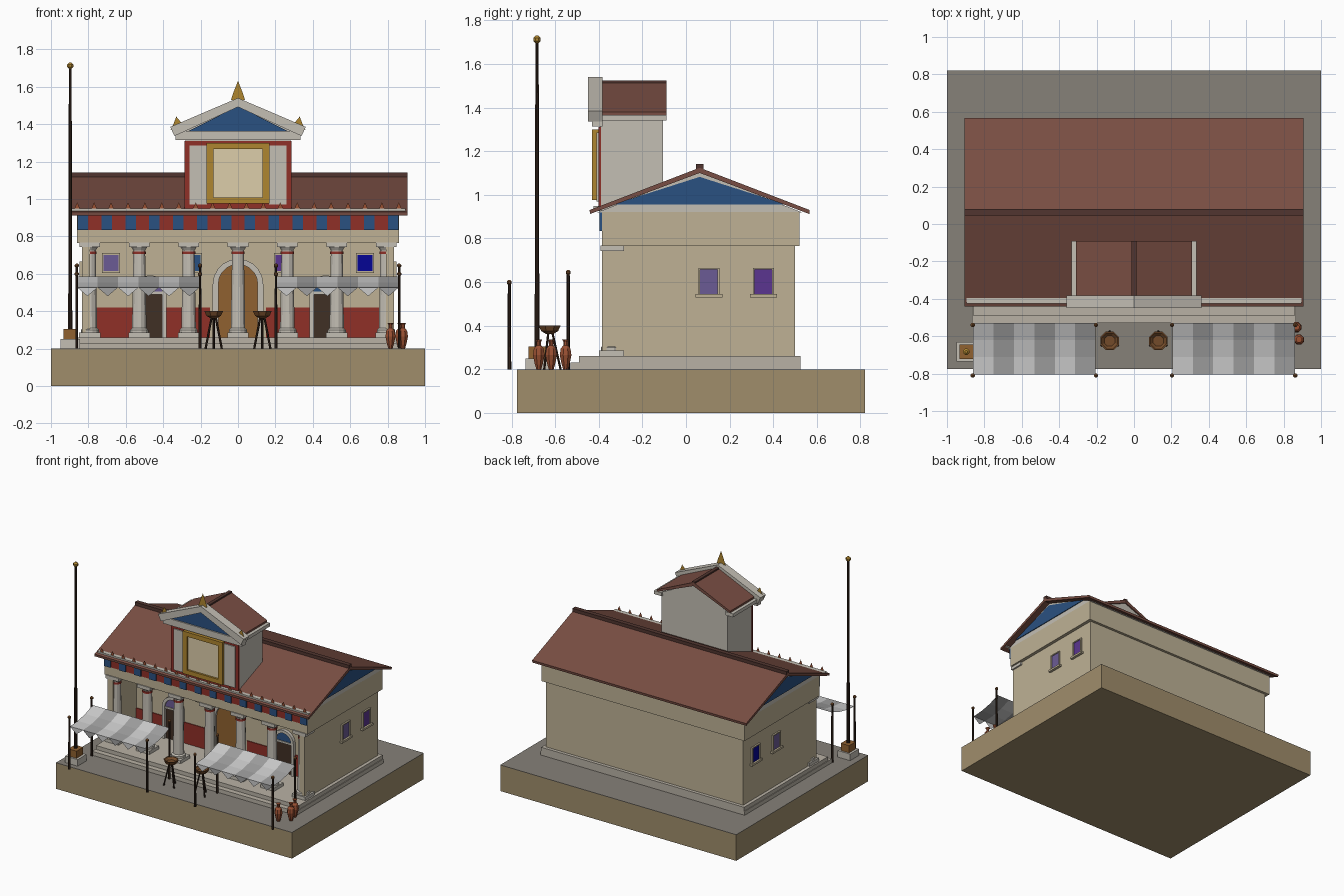
import bpy, bmesh
from math import pi, cos, sin

if "Cube" in bpy.data.objects:
    bpy.data.objects.remove(bpy.data.objects["Cube"])

COL = dict(earth=(.62, .55, .42), paving=(.52, .50, .47), wall=(.74, .69, .58), stone=(.72, .69, .64),
           trim=(.76, .74, .70), red=(.56, .20, .17), blue=(.18, .32, .50), tile=(.47, .31, .27),
           ridge=(.32, .22, .20), gold=(.68, .52, .20), panel=(.86, .80, .66), door=(.56, .38, .20),
           dark=(.26, .20, .16), wood=(.20, .15, .12), bronze=(.45, .30, .18), clay=(.60, .32, .21),
           violet=(.42, .36, .58), purple=(.36, .22, .56), glass=(.05, .05, .58),
           cloth_a=(.82, .82, .82), cloth_b=(.62, .62, .62))
mats = {}


def mat(key):
    if key not in mats:
        mats[key] = bpy.data.materials.new(key)
        mats[key].diffuse_color = [c ** 2.2 for c in COL[key]] + [1]
    return mats[key]


def finish(bm, name, key, recalc=True):
    if recalc:
        bmesh.ops.recalc_face_normals(bm, faces=bm.faces)
    me = bpy.data.meshes.new(name)
    bm.to_mesh(me)
    bm.free()
    me.materials.append(mat(key))
    ob = bpy.data.objects.new(name, me)
    bpy.context.collection.objects.link(ob)
    return ob


def prism(name, pts, axis, a, b, key):
    """Extrude a 2D profile along x (pts are y,z), y (x,z) or z (x,y); a == b gives a flat sheet."""
    put = {'x': lambda p, t: (t, p[0], p[1]), 'y': lambda p, t: (p[0], t, p[1]),
           'z': lambda p, t: (p[0], p[1], t)}[axis]
    bm = bmesh.new()
    lo = [bm.verts.new(put(p, a)) for p in pts]
    bm.faces.new(lo)
    if a != b:
        hi = [bm.verts.new(put(p, b)) for p in pts]
        bm.faces.new(hi[::-1])
        for i in range(len(pts)):
            j = (i + 1) % len(pts)
            bm.faces.new((lo[j], lo[i], hi[i], hi[j]))
    return finish(bm, name, key, a != b)


def box(name, x0, x1, y0, y1, z0, z1, key):
    return prism(name, [(x0, y0), (x1, y0), (x1, y1), (x0, y1)], 'z', z0, z1, key)


def lathe(name, prof, x, y, key, n=8):
    bm = bmesh.new()
    rings = [[bm.verts.new((x + r * cos(2 * pi * (i + .5) / n), y + r * sin(2 * pi * (i + .5) / n), z))
              for i in range(n)] for r, z in prof]
    for a, b in zip(rings, rings[1:]):
        for i in range(n):
            j = (i + 1) % n
            bm.faces.new((a[i], a[j], b[j], b[i]))
    bm.faces.new(rings[0][::-1])
    bm.faces.new(rings[-1])
    return finish(bm, name, key)


def rod(name, p, q, r, key):
    bm = bmesh.new()
    ends = [[bm.verts.new((c[0] + r * cos(k * pi / 3), c[1] + r * sin(k * pi / 3), c[2])) for k in range(6)]
            for c in (p, q)]
    for k in range(6):
        j = (k + 1) % 6
        bm.faces.new((ends[0][k], ends[0][j], ends[1][j], ends[1][k]))
    bm.faces.new(ends[0][::-1])
    bm.faces.new(ends[1])
    return finish(bm, name, key)


def ball(name, x, y, z, r, key):
    lathe(name, [(r * .35, z - r), (r, z - r * .4), (r, z + r * .4), (r * .35, z + r)], x, y, key)


def arc(x, r, z, n=10):
    return [(x + r * cos(pi * i / n), z + r * sin(pi * i / n)) for i in range(n + 1)]


def arched_door(name, x, r, spring, w, key, lunette=None):
    y = WALL_Y
    prism(name, [(x - r, .26), (x + r, .26)] + arc(x, r, spring), 'y', y - .008, y + .01, key)
    prism(name + "_frame", [(x + r, .26), (x + r + w, .26)] + arc(x, r + w, spring)
          + [(x - r - w, .26), (x - r, .26)] + arc(x, r, spring)[::-1], 'y', y - .025, y + .01, 'trim')
    if lunette:
        prism(name + "_lunette", arc(x, r, spring), 'y', y - .014, y, lunette)
        box(name + "_transom", x - r, x + r, y - .02, y, spring - .015, spring, 'trim')


WALL_Y = -.10

# Ground block and steps
box("ground_block", -1, 1, -.775, .82, 0, .197, 'earth')
box("paving", -1, 1, -.775, .82, .197, .2, 'paving')
box("lower_step", -.865, .865, -.53, .525, .2, .23, 'stone')
box("upper_step", -.86, .86, -.49, .525, .23, .26, 'stone')

# Main hall with side walls running forward around the porch
box("hall", -.835, .835, WALL_Y, .5, .26, .77, 'wall')
for s in (-1, 1):
    box("porch_side_wall", *sorted((s * .79, s * .835)), -.385, WALL_Y, .26, .77, 'wall')
    for a, b in ((.15, .385), (.555, .79)):
        box("red_dado", *sorted((s * a, s * b)), WALL_Y - .006, WALL_Y, .26, .42, 'red')

# Doors and windows
arched_door("main_door", 0, .105, .545, .03, 'door')
arched_door("left_door", -.47, .065, .505, .022, 'dark', 'violet')
arched_door("right_door", .47, .065, .505, .022, 'dark', 'blue')
for x, key in ((-.68, 'violet'), (-.24, 'blue'), (.24, 'purple'), (.68, 'glass')):
    box("front_window_frame", x - .048, x + .048, WALL_Y - .012, WALL_Y, .605, .71, 'wall')
    box("front_window", x - .04, x + .04, WALL_Y - .015, WALL_Y, .615, .70, key)
for s in (-1, 1):
    for y, key in ((.105, 'violet'), (.355, 'purple' if s > 0 else 'glass')):
        for a, b, c, d, e in ((-.048, -.04, .545, .665, .012), (.04, .048, .545, .665, .012),
                              (-.048, .048, .657, .665, .012), (-.062, .062, .53, .545, .02)):
            box("side_window_trim", *sorted((s * .83, s * (.835 + e))), y + a, y + b, c, d, 'wall')
        box("side_window", *sorted((s * .83, s * .84)), y - .04, y + .04, .545, .657, key)

# Colonnade
for i in range(7):
    x, y = (i - 3) * .264, -.342
    box("column_plinth", x - .057, x + .057, y - .057, y + .057, .26, .285, 'trim')
    lathe("column_shaft", [(.05, .285), (.05, .3), (.04, .31), (.033, .71), (.033, .725), (.046, .745)],
          x, y, 'trim', 12)
    lathe("column_band", [(.037, .705), (.037, .72)], x, y, 'red', 12)
    box("column_cap", x - .055, x + .055, y - .05, y + .057, .742, .768, 'trim')

# Entablature with a painted frieze
box("entablature", -.86, .86, -.385, .52, .765, .92, 'wall')
box("red_frieze", -.858, .858, -.39, -.38, .835, .918, 'red')
for i in range(14):
    x = (i - 6.5) * .1277
    box("blue_frieze_block", x - .028, x + .028, -.397, -.385, .835, .918, 'blue')

# Main gabled roof
prism("gable_wall", [(-.41, .918), (.535, .918), (.0625, 1.105)], 'x', -.86, .86, 'trim')
for s in (-1, 1):
    prism("gable_panel", [(-.335, .955), (.46, .955), (.0625, 1.082)], 'x', s * .85, s * .866, 'blue')
prism("main_roof", [(-.44, .912), (.0625, 1.1), (.565, .912), (.567, .93), (.0625, 1.124), (-.442, .93)],
      'x', -.907, .907, 'tile')
box("roof_ridge", -.907, .907, .046, .08, 1.1, 1.142, 'ridge')
box("eave_gutter", -.895, .895, -.425, -.388, .925, .948, 'trim')
for i in range(20):
    x = (i - 9.5) * .0905
    prism("eave_ornament", [(x - .018, .935), (x + .018, .935), (x + .012, .955), (x, .982), (x - .012, .955)],
          'y', -.42, -.42, 'clay')

# Attic block above the entrance
box("attic", -.28, .28, -.395, -.105, .92, 1.35, 'trim')
box("attic_red_front", -.285, .285, -.402, -.39, .945, 1.31, 'red')
for s in (-1, 1):
    box("attic_pilaster", *sorted((s * .165, s * .26)), -.41, -.4, .97, 1.285, 'trim')
    box("picture_frame_side", *sorted((s * .132, s * .168)), -.43, -.4, .975, 1.3, 'gold')
    box("attic_eave", *sorted((s * .27, s * .335)), -.385, -.09, 1.34, 1.366, 'trim')
    prism("raking_cornice", [(0, 1.54), (s * .362, 1.385), (s * .34, 1.336), (0, 1.492)], 'y', -.45, -.383, 'trim')
    prism("attic_roof", [(0, 1.518), (s * .31, 1.38), (s * .31, 1.364), (0, 1.49)], 'y', -.385, -.09, 'tile')
    prism("corner_ornament", [(s * .288, 1.38), (s * .362, 1.37), (s * .345, 1.4), (s * .33, 1.44), (s * .305, 1.41)],
          'y', -.425, -.425, 'gold')
for z in (.975, 1.266):
    box("picture_frame_rail", -.168, .168, -.43, -.4, z, z + .034, 'gold')
box("picture_panel", -.135, .135, -.415, -.4, 1.0, 1.27, 'panel')
box("pediment_base", -.335, .335, -.43, -.383, 1.314, 1.364, 'trim')
prism("pediment_back", [(-.31, 1.35), (.31, 1.35), (0, 1.5)], 'y', -.4, -.1, 'trim')
prism("pediment_panel", [(-.27, 1.36), (.27, 1.36), (0, 1.495)], 'y', -.42, -.395, 'blue')
box("attic_ridge", -.013, .013, -.44, -.09, 1.495, 1.523, 'ridge')
prism("top_ornament", [(-.037, 1.53), (.037, 1.53), (.024, 1.57), (0, 1.632), (-.024, 1.57)],
      'y', -.425, -.425, 'gold')

# Striped awnings on poles
slope = [(-.53, .585), (-.62, .552), (-.71, .533), (-.805, .527)]
for s in (-1, 1):
    x0, w = (-.86 if s < 0 else .205), .655 / 6
    for i in range(6):
        bm = bmesh.new()
        a, b = x0 + i * w, x0 + (i + 1) * w
        rows = [(bm.verts.new((a, y, z)), bm.verts.new((b, y, z))) for y, z in slope]
        for p, q in zip(rows, rows[1:]):
            bm.faces.new((p[0], q[0], q[1], p[1]))
        tip = bm.verts.new(((a + b) / 2, -.805, .48))
        bm.faces.new((rows[-1][0], tip, rows[-1][1]))
        finish(bm, "awning_stripe", 'cloth_b' if i % 2 else 'cloth_a', False)
    for x in (s * .203, s * .862):
        for y, top in ((-.81, .59), (-.54, .635)):
            lathe("awning_pole", [(.009, .2), (.007, top)], x, y, 'wood', 6)
            ball("pole_knob", x, y, top + .008, .012, 'bronze')

# Tripod braziers
for x in (-.13, .13):
    y = -.625
    lathe("brazier_bowl", [(.018, .362), (.042, .375), (.054, .4), (.046, .4), (.03, .385)], x, y, 'bronze')
    for k in range(3):
        c, d = cos(2 * pi * k / 3 + pi / 2), sin(2 * pi * k / 3 + pi / 2)
        rod("brazier_leg", (x + .05 * c, y + .05 * d, .2), (x + .012 * c, y + .012 * d, .37), .006, 'wood')

# Flagpole
x, y = -.897, -.683
box("flagpole_footing", x - .053, x + .053, y - .053, y + .053, .2, .25, 'trim')
box("flagpole_block", x - .035, x + .035, y - .04, y + .04, .25, .305, 'door')
lathe("flagpole", [(.012, .3), (.008, 1.7)], x, y, 'wood')
ball("flagpole_ball", x, y, 1.712, .018, 'gold')

# Clay jars
for x, y in ((.815, -.675), (.882, -.618), (.868, -.552)):
    lathe("clay_jar", [(.012, .2), (.02, .225), (.029, .265), (.024, .295), (.011, .31), (.011, .325), (.017, .336)],
          x, y, 'clay')

for m in bpy.data.materials:
    if m.users and not m.is_grease_pencil:
        m.use_nodes = True
        m.node_tree.nodes["Principled BSDF"].inputs["Base Color"].default_value = m.diffuse_color
